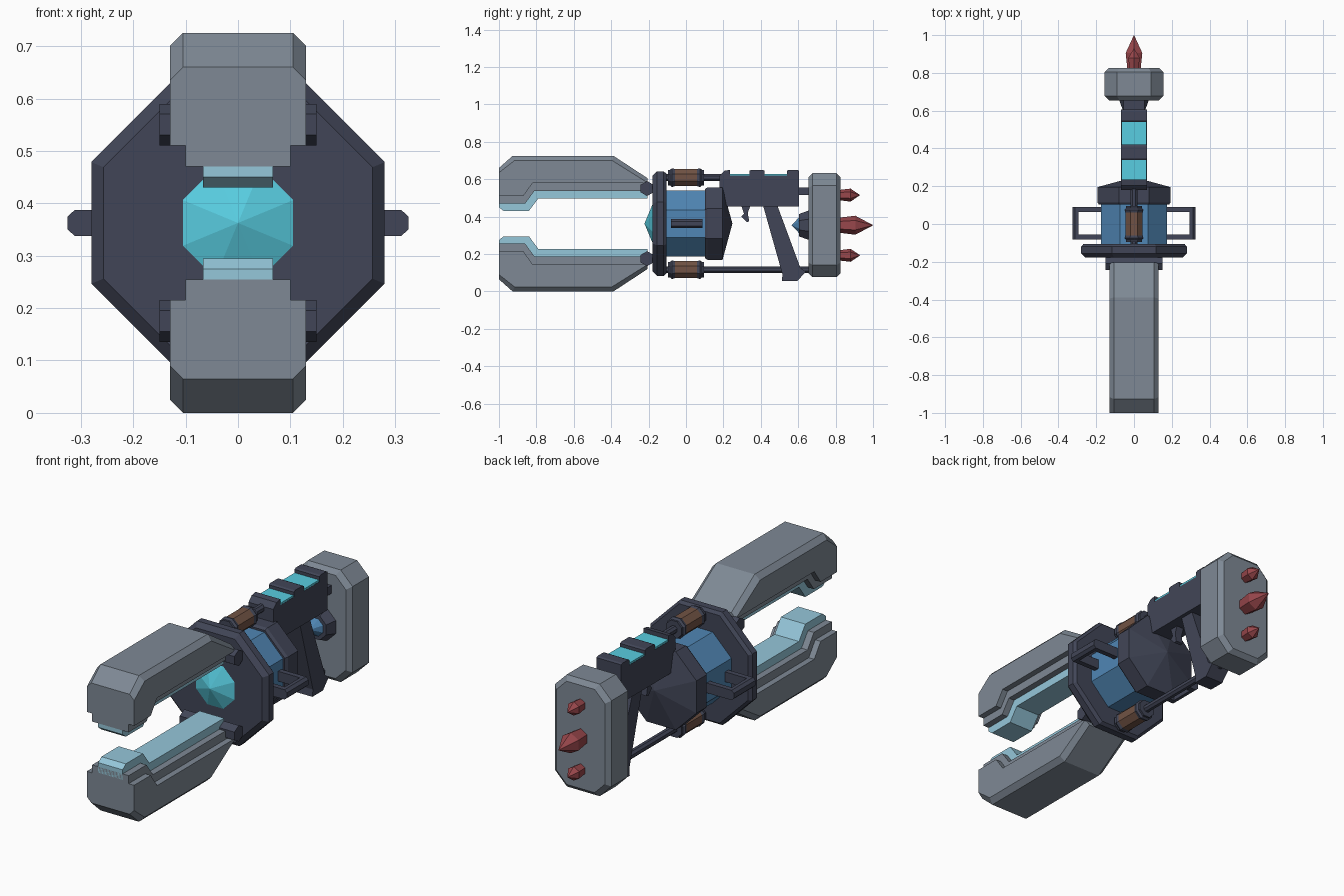
import bpy, bmesh, math

if "Cube" in bpy.data.objects:
    bpy.data.objects.remove(bpy.data.objects["Cube"])

CZ = 0.3625  # height of the long axis


def material(name, r, g, b):
    m = bpy.data.materials.new(name)
    m.use_nodes = True
    m.diffuse_color = (r, g, b, 1)
    m.node_tree.nodes["Principled BSDF"].inputs["Base Color"].default_value = (r, g, b, 1)
    return m


GREY = material("steel grey", .21, .25, .30)
DARK = material("dark slate", .053, .060, .095)
CYAN = material("bright cyan", .098, .61, .75)
PALE = material("pale blue", .30, .57, .70)
BLUE = material("core blue", .08, .24, .46)
BROWN = material("copper brown", .165, .086, .058)
RED = material("spike red", .31, .061, .07)


def loft(name, mat, rings):
    """Skin a list of equal-length rings and cap both ends."""
    bm = bmesh.new()
    rows = [[bm.verts.new(p) for p in ring] for ring in rings]
    n = len(rows[0])
    for a, b in zip(rows, rows[1:]):
        for i in range(n):
            j = (i + 1) % n
            bm.faces.new((a[i], a[j], b[j], b[i]))
    bm.faces.new(rows[0])
    bm.faces.new(rows[-1])
    bmesh.ops.recalc_face_normals(bm, faces=bm.faces)
    mesh = bpy.data.meshes.new(name)
    bm.to_mesh(mesh)
    bm.free()
    mesh.materials.append(mat)
    ob = bpy.data.objects.new(name, mesh)
    bpy.context.collection.objects.link(ob)
    return ob


def slab(name, mat, profile, half, inner=None, inset=0.0):
    """Side profile of (y, z) points spread across x; inner gives chamfered flanks."""
    sections = [(-half + inset, profile), (half - inset, profile)]
    if inner:
        sections = [(-half, inner)] + sections + [(half, inner)]
    return loft(name, mat, [[(x, y, z) for y, z in p] for x, p in sections])


def box(name, mat, x, y, z):
    return loft(name, mat, [[(a, y[0], z[0]), (a, y[1], z[0]), (a, y[1], z[1]), (a, y[0], z[1])]
                            for a in x])


def drum(name, mat, stations, z=CZ, n=8):
    """Flat-sided turned part along y from (y, apothem) stations."""
    rings = []
    for y, apothem in stations:
        r = max(apothem, .0005) / math.cos(math.pi / n)
        angles = [math.tau * (i + .5) / n for i in range(n)]
        rings.append([(r * math.cos(a), y, z + r * math.sin(a)) for a in angles])
    return loft(name, mat, rings)


# Upper and lower jaws, hinges and copper couplings
for label, s in (("upper", 1), ("lower", -1)):
    def flip(points):
        return [(y, CZ + s * (z - CZ)) for y, z in points]

    def step(front, back, shift):
        # underside of a jaw layer, from the rear end to the tip
        return [(-.205, back), (-.82 + shift, back), (-.87 + shift, front)]

    under = step(.51, .58, 0)
    outer = under + [(-1, .51), (-1, .66), (-.927, .725), (-.388, .725), (-.205, .605)]
    flank = under + [(-1, .51), (-1, .635), (-.917, .70), (-.395, .70), (-.205, .581)]
    slab(label + "_jaw_shell", GREY, flip(outer), .13, flip(flank), .025)
    slab(label + "_jaw_liner", GREY,
         flip(step(.47, .538, .01) + [(-1, .47), (-1, .56), (-.93, .62), (-.205, .595)]), .10)
    slab(label + "_jaw_strip", PALE,
         flip(step(.43, .497, .03) + [(-.975, .43), (-1, .45), (-1, .50), (-.93, .56), (-.205, .56)]), .067)

    hinge = [(-.208 + .04 * math.sin(i * math.pi / 3), .55 + .04 * math.cos(i * math.pi / 3))
             for i in range(6)]
    slab(label + "_hinge", DARK, flip(hinge), .15)

    zc = CZ + s * .246
    drum(label + "_coupling", BROWN, [(-.065, .046), (.065, .046)], zc)
    for end, e in (("front", -1), ("rear", 1)):
        drum(label + "_coupling_collar_" + end, DARK,
             [(e * .06, .046), (e * .075, .05), (e * .085, .042), (e * .095, .042)], zc)
    drum(label + "_rod", DARK, [(-.11, .018), (.19 if s > 0 else .66, .018)], zc)

# Central body
drum("front_disc", DARK, [(-.178, .257), (-.155, .28), (-.12, .28), (-.105, .267)])
drum("front_crystal", CYAN, [(-.176, .11), (-.222, 0)])
drum("core", BLUE, [(-.11, .176), (.11, .176)])
drum("rear_cap", DARK, [(.102, .185), (.115, .194), (.195, .194), (.248, 0)])

# Side handles
for label, s in (("left", 1), ("right", -1)):
    for end, y in (("front", -.068), ("rear", .076)):
        box(label + "_handle_arm_" + end, DARK, (s * .15, s * .30),
            (y - .013, y + .013), (.338, .387))
    section = [(.295, .338), (.312, .338), (.325, .35), (.325, .375), (.312, .387), (.295, .387)]
    loft(label + "_handle_bar", DARK, [[(s * x, y, z) for x, z in section] for y in (-.081, .089)])

# Receiver with raised ribs and glowing inlays
slab("receiver", DARK, [(.18, .455), (.605, .455), (.605, .62), (.18, .62)], .068)
slab("receiver_rib_front", DARK, [(.18, .62), (.235, .62), (.235, .65), (.205, .645)], .068)
for label, a, b in (("middle", .34, .42), ("rear", .54, .605)):
    slab("receiver_rib_" + label, DARK,
         [(a, .62), (b, .62), (b, .645), (b - .01, .65), (a + .01, .65), (a, .645)], .068)
for label, a, b in (("front", .235, .34), ("rear", .42, .54)):
    box("inlay_" + label, CYAN, (-.067, .067), (a, b), (.62, .629))

# Trigger and slanted grip
slab("trigger", DARK, [(.295, .46), (.345, .46), (.33, .42), (.338, .375), (.325, .37), (.295, .40),
                       (.31, .415)], .02)
slab("grip", DARK, [(.412, .46), (.488, .46), (.612, .125), (.64, .105), (.595, .055), (.512, .055),
                    (.516, .09)], .05)
box("stock_link", DARK, (-.055, .055), (.60, .66), (.515, .555))

# Rear stock block with chamfered rim
rings = []
for y, inset in ((.655, .022), (.677, 0), (.805, 0), (.826, .022)):
    hx, hz, c = .155 - inset, .278 - inset, .065 - inset * .4
    rings.append([(x, y, .354 + z) for x, z in (
        (hx, hz - c), (hx - c, hz), (c - hx, hz), (-hx, hz - c),
        (-hx, c - hz), (c - hx, -hz), (hx - c, -hz), (hx, c - hz))])
loft("stock_block", GREY, rings)
drum("stock_socket", DARK, [(.605, .06), (.66, .08)], .354)
drum("socket_crystal", BLUE, [(.607, .045), (.565, 0)], .354)

# Rear spikes
drum("middle_spike", RED, [(.82, .035), (.905, .044), (1, 0)], .354, 6)
for label, z in (("upper", .515), ("lower", .193)):
    drum(label + "_spike", RED, [(.82, .024), (.88, .03), (.93, 0)], z, 6)
